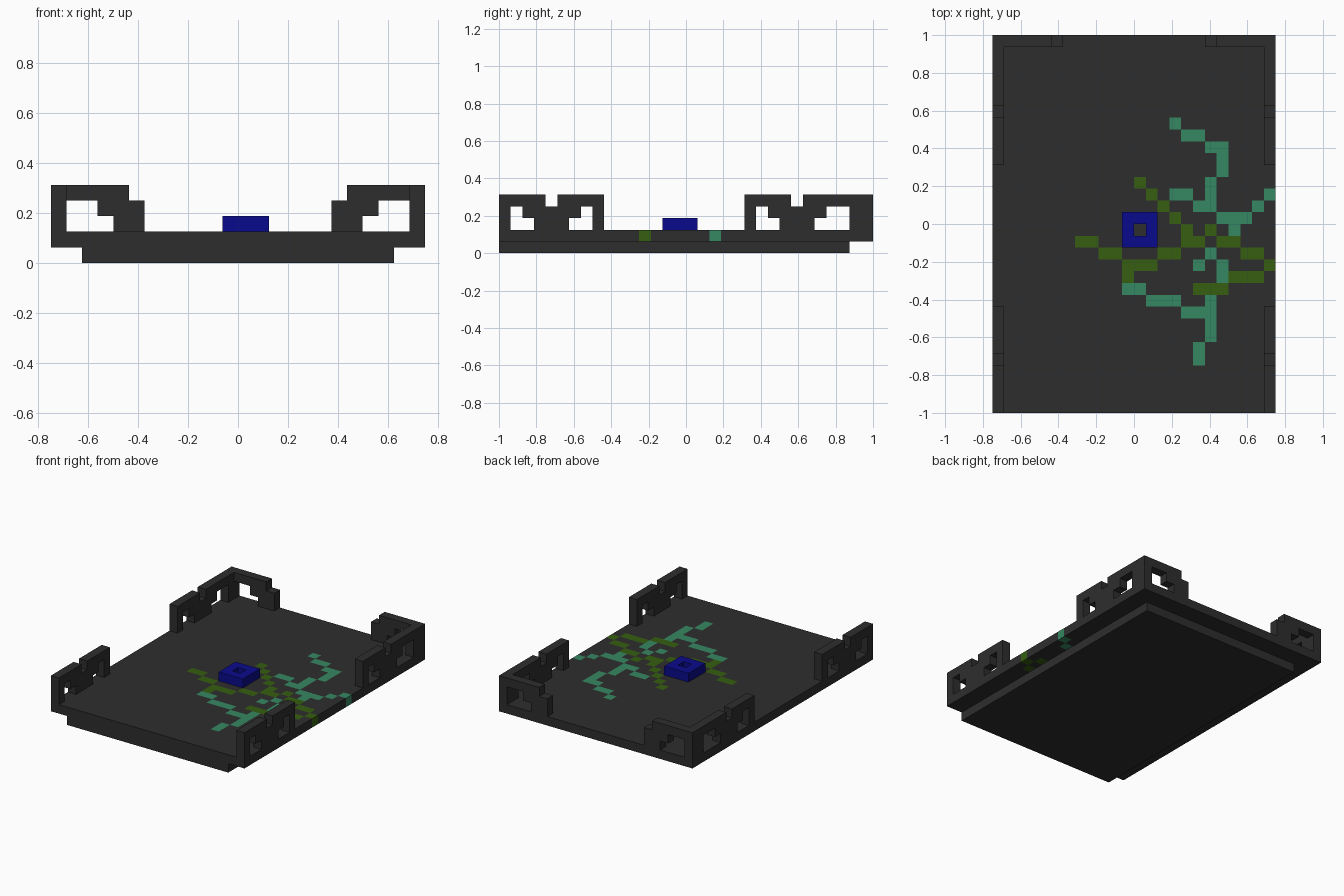
import bpy, bmesh
from mathutils import Vector

if "Cube" in bpy.data.objects:
    bpy.data.objects.remove(bpy.data.objects["Cube"], do_unlink=True)

U = 1 / 16  # edge length of one block


def material(name, rgb):
    m = bpy.data.materials.new(name)
    m.use_nodes = True
    m.diffuse_color = (*rgb, 1)
    bsdf = m.node_tree.nodes["Principled BSDF"]
    bsdf.inputs["Base Color"].default_value = (*rgb, 1)
    bsdf.inputs["Roughness"].default_value = 0.9
    return m


STONE = material("dark stone", (0.027, 0.027, 0.027))
OLIVE = material("olive moss", (0.037, 0.112, 0.005))
TEAL = material("teal moss", (0.036, 0.242, 0.122))
BLUE = material("deep blue", (0.003, 0.003, 0.262))

AXES = [Vector((1, 0, 0)), Vector((0, 1, 0)), Vector((0, 0, 1))]


def blocks(name, cells, mats):
    """Mesh of unit blocks; cells maps (i, j, k) to a material slot. Only outer faces are made."""
    bm = bmesh.new()
    for c, slot in cells.items():
        for a in range(3):
            u, v = AXES[(a + 1) % 3], AXES[(a + 2) % 3]
            for side in (1, -1):
                n = list(c)
                n[a] += side
                if tuple(n) in cells:
                    continue
                o = Vector(c) + (AXES[a] if side > 0 else Vector())
                ring = [o, o + u, o + u + v, o + v][::side]
                f = bm.faces.new([bm.verts.new(p * U) for p in ring])
                f.material_index = slot
    bmesh.ops.remove_doubles(bm, verts=bm.verts, dist=0.001)
    me = bpy.data.meshes.new(name)
    bm.to_mesh(me)
    bm.free()
    for m in mats:
        me.materials.append(m)
    ob = bpy.data.objects.new(name, me)
    bpy.context.collection.objects.link(ob)
    return ob


# Plinth under the floor, set in at the sides and back
bpy.ops.mesh.primitive_cube_add(size=1, location=(0, -U, U / 2))
plinth = bpy.context.object
plinth.name = "plinth"
plinth.scale = (20 * U, 30 * U, U)
plinth.data.materials.append(STONE)

# Moss trails on the floor: row -> columns
olive = {3: [0], 2: [1], 1: [2], 0: [3], -1: [4, 6], -2: [-5, -4, 4, 5, 7, 8],
         -3: [-3, -2, 2, 3, 9, 10], -4: [-1, 0, 1, 11], -5: [-1, 8, 9, 10],
         -6: [5, 6, 7]}
teal = {8: [3], 7: [4, 5], 6: [6, 7], 5: [7], 4: [7], 3: [6], 2: [3, 4, 6, 11],
        1: [5, 6, 10], 0: [7, 8, 9], -1: [8], -3: [6], -4: [5, 7], -5: [7],
        -6: [-1, 0], -7: [1, 2, 3, 6], -8: [4, 5, 6], -9: [6], -10: [6],
        -11: [5], -12: [5]}
floor = {}
for i in range(-12, 12):
    for j in range(-16, 16):
        floor[i, j, 1] = 1 if i in olive.get(j, ()) else 2 if i in teal.get(j, ()) else 0
# The plinth is one block shorter than the floor at the back
plinth.scale.y, plinth.location.y = 30 * U, -U
blocks("floor", floor, [STONE, OLIVE, TEAL])


# Broken parapet walls, drawn as rows from top to bottom
def wall(name, rows, place):
    cells = {place(n, 4 - r): 0 for r, row in enumerate(rows)
             for n, ch in enumerate(row) if ch == "#"}
    blocks(name, cells, [STONE])


FRONT = ["####.####", "#.#####.#", "#..###..#"]
SIDE = ["####.######", "#.#####..##", "#..###...##"]
BACK = [".####", "###..", "##..."]
for label, flip in (("left", False), ("right", True)):
    def fx(i):
        return -1 - i if flip else i
    wall(label + "_front_wall", FRONT, lambda n, k: (fx(11), n - 16, k))
    wall(label + "_side_wall", SIDE, lambda n, k: (fx(11), n + 5, k))
    wall(label + "_back_wall", BACK, lambda n, k: (fx(n + 6), 15, k))

# Blue ring on the floor with an open centre
ring = {(i, j, 2): 0 for i in (-1, 0, 1) for j in (-2, -1, 0) if (i, j) != (0, -1)}
blocks("blue_ring", ring, [BLUE])
